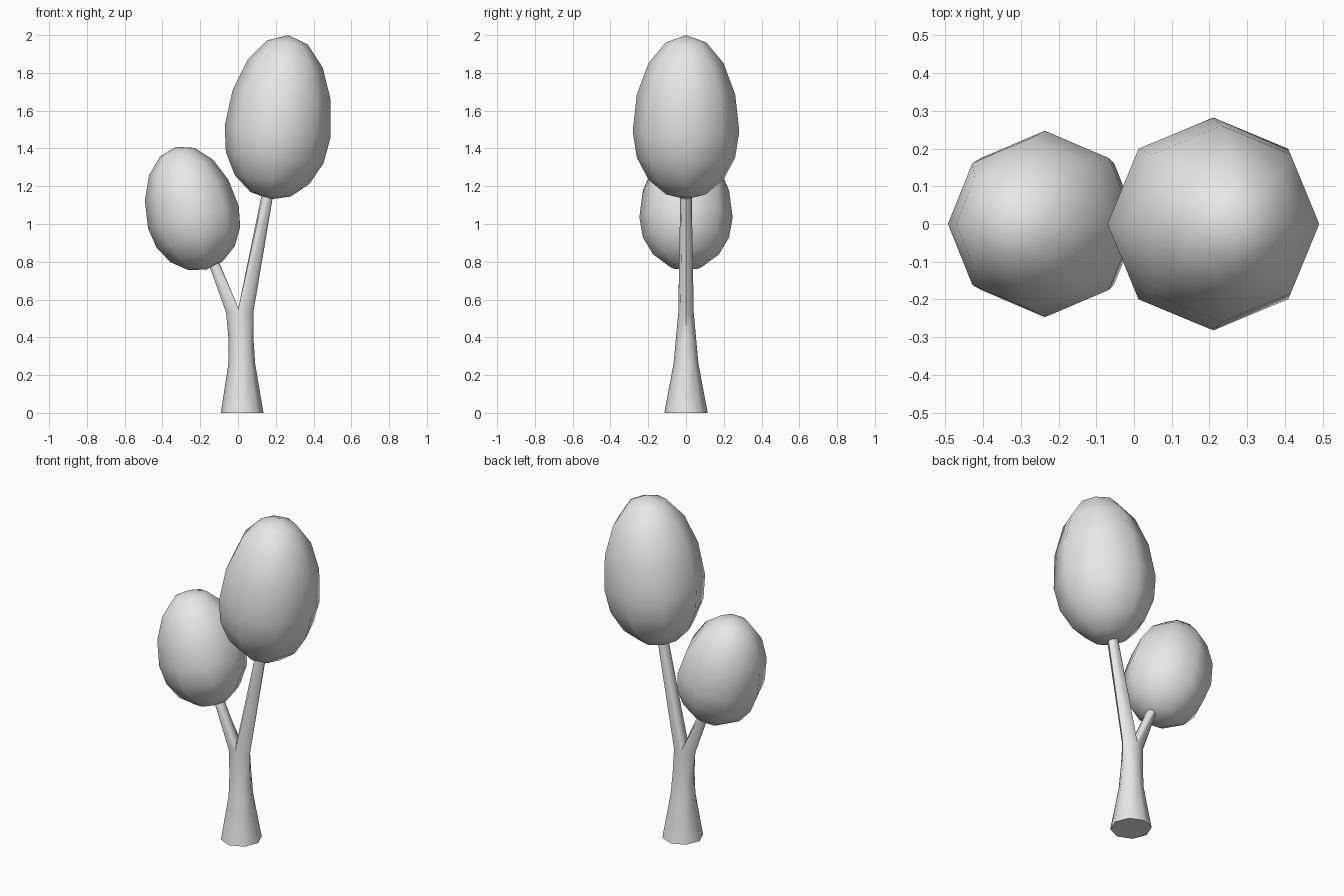
import bpy, bmesh
from math import sin, cos, pi, radians
from mathutils import Matrix, Vector

cube = bpy.data.objects.get("Cube")
if cube:
    bpy.data.objects.remove(cube)

SIDES = 8

grey = bpy.data.materials.new("plain grey")
grey.use_nodes = True
grey.diffuse_color = (0.8, 0.8, 0.8, 1)
grey.node_tree.nodes["Principled BSDF"].inputs["Base Color"].default_value = (0.8, 0.8, 0.8, 1)


def ring(bm, cx, z, rx, ry, tilt=0.0):
    """Eight-sided ring, tilted about y."""
    rot = Matrix.Rotation(tilt, 3, "Y")
    centre = Vector((cx, 0, z))
    angles = [2 * pi * i / SIDES for i in range(SIDES)]
    return [bm.verts.new(centre + rot @ Vector((rx * cos(a), ry * sin(a), 0))) for a in angles]


def bridge(bm, low, high):
    for i in range(len(low)):
        j = (i + 1) % len(low)
        bm.faces.new((low[i], low[j], high[j], high[i]))


def finish(bm, name):
    bmesh.ops.recalc_face_normals(bm, faces=bm.faces[:])
    mesh = bpy.data.meshes.new(name)
    bm.to_mesh(mesh)
    bm.free()
    mesh.materials.append(grey)
    obj = bpy.data.objects.new(name, mesh)
    bpy.context.collection.objects.link(obj)
    bpy.ops.object.select_all(action="DESELECT")
    obj.select_set(True)
    bpy.context.view_layer.objects.active = obj
    bpy.ops.object.shade_smooth_by_angle(angle=radians(60))
    return obj


# Egg-shaped crowns: a sphere stretched more above its widest ring than below
def crown(name, cx, cz, radius, up, down, tilt):
    bm = bmesh.new()
    bmesh.ops.create_uvsphere(bm, u_segments=SIDES, v_segments=8, radius=1)
    for v in bm.verts:
        stretch = up if v.co.z > 0 else down
        v.co = Vector((v.co.x * radius, v.co.y * radius, v.co.z * stretch))
    place = Matrix.Translation((cx, 0, cz)) @ Matrix.Rotation(tilt, 4, "Y")
    bm.transform(place)
    finish(bm, name)


crown("tall_crown", 0.21, 1.49, 0.282, 0.513, 0.362, radians(6.4))
crown("small_crown", -0.236, 1.035, 0.247, 0.385, 0.285, radians(-14))

# Forked trunk: flared stem whose top ring splits into two branches
bm = bmesh.new()
stem = [(0.022, 0, 0.113, 0.115), (0.02, 0.26, 0.071, 0.066),
        (0.016, 0.39, 0.066, 0.054), (0.009, 0.53, 0.072, 0.041)]
rings = [ring(bm, *s) for s in stem]
bm.faces.new(rings[0])
for low, high in zip(rings, rings[1:]):
    bridge(bm, low, high)

top = rings[-1]
crotch = [bm.verts.new((0.002, y, 0.555)) for y in (0.026, 0, -0.026)]

# Each branch starts from half of the top ring plus the crotch line
right_start = [top[6], top[7], top[0], top[1], top[2]] + crotch
left_start = top[2:7] + crotch[::-1]
right_end = ring(bm, 0.168, 1.22, 0.029, 0.029, radians(10))
left_end = ring(bm, -0.15, 0.85, 0.026, 0.026, radians(-24))
for start, end, shift in ((right_start, right_end, 6), (left_start, left_end, 2)):
    end = end[shift:] + end[:shift]
    bridge(bm, start, end)
    bm.faces.new(end)
finish(bm, "forked_trunk")
